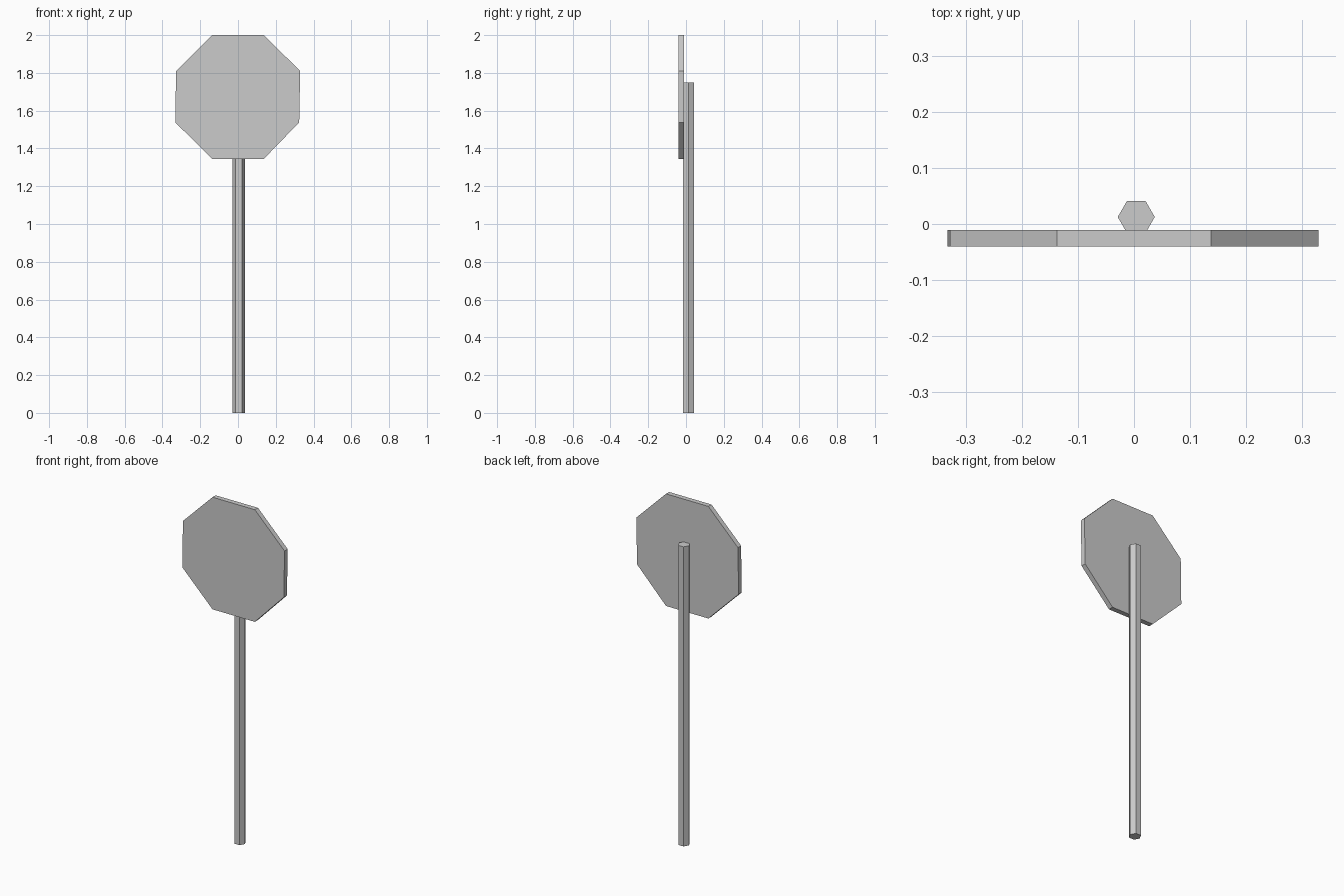
import bpy, bmesh, math
from mathutils import Vector

if "Cube" in bpy.data.objects:
    bpy.data.objects.remove(bpy.data.objects["Cube"])


def prism(name, outline, extrude):
    """Solid made by extruding a flat outline along a vector."""
    bm = bmesh.new()
    face = bm.faces.new([bm.verts.new(p) for p in outline])
    res = bmesh.ops.extrude_face_region(bm, geom=[face], use_keep_orig=True)
    moved = [g for g in res["geom"] if isinstance(g, bmesh.types.BMVert)]
    bmesh.ops.translate(bm, verts=moved, vec=Vector(extrude))
    bmesh.ops.recalc_face_normals(bm, faces=bm.faces)
    mesh = bpy.data.meshes.new(name)
    bm.to_mesh(mesh)
    bm.free()
    obj = bpy.data.objects.new(name, mesh)
    bpy.context.collection.objects.link(obj)
    return obj


# Hexagonal post, slightly off centre behind the plate
cx, cy, r = 0.004, 0.0125, 0.033
hexagon = [(cx + r * math.cos(math.radians(60 * i)),
            cy + r * math.sin(math.radians(60 * i)), 0) for i in range(6)]
prism("post", hexagon, (0, 0, 1.75))

# Octagonal sign plate, sides leaning very slightly
octagon = [(-0.137, 2.0), (0.137, 2.0), (0.329, 1.81), (0.324, 1.538),
           (0.137, 1.345), (-0.137, 1.345), (-0.332, 1.538), (-0.328, 1.81)]
prism("sign_plate", [(x, -0.04, z) for x, z in octagon], (0, 0.029, 0))
